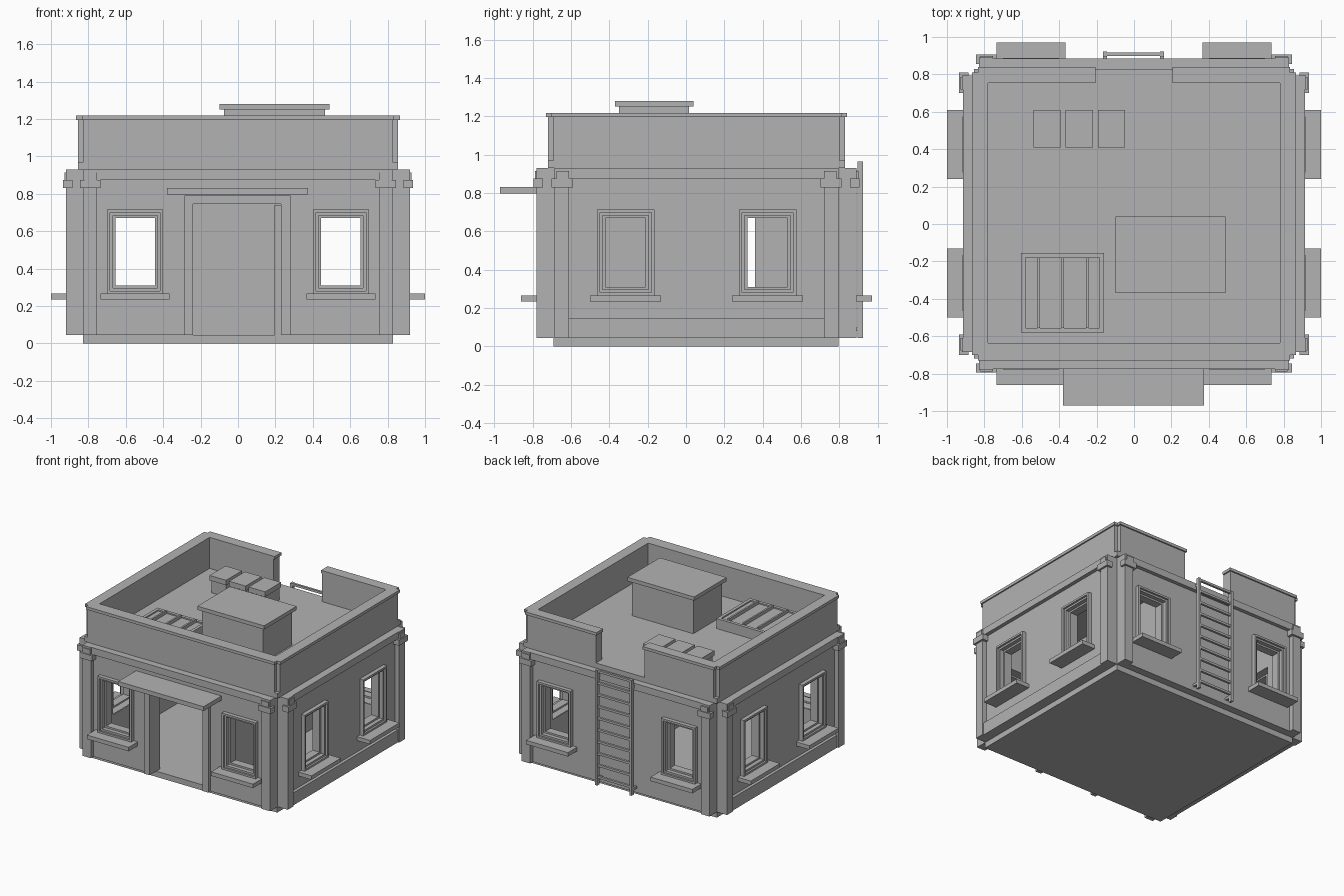
import bpy, bmesh
from math import pi
from mathutils import Matrix, Vector

cube = bpy.data.objects.get("Cube")
if cube:
    bpy.data.objects.remove(cube)

grey = bpy.data.materials.new("plain_grey")
grey.use_nodes = True
COLOUR = (0.45, 0.45, 0.45, 1)
grey.diffuse_color = COLOUR
grey.node_tree.nodes["Principled BSDF"].inputs["Base Color"].default_value = COLOUR

CY = 0.055          # centre of the building along y
FLOOR, EAVES, ROOF = 0.045, 0.93, 0.97


def build(name, boxes, angle=0):
    """One object from boxes (x0, x1, out0, out1, z0, z1); out points to the front, then is turned."""
    bm = bmesh.new()
    turn = Matrix.Translation((0, CY, 0)) @ Matrix.Rotation(angle, 4, 'Z')
    for x0, x1, o0, o1, z0, z1 in boxes:
        centre = Vector(((x0 + x1) / 2, -(o0 + o1) / 2, (z0 + z1) / 2))
        size = Matrix.Diagonal((abs(x1 - x0), abs(o1 - o0), z1 - z0, 1))
        bmesh.ops.create_cube(bm, size=1, matrix=turn @ Matrix.Translation(centre) @ size)
    mesh = bpy.data.meshes.new(name)
    bm.to_mesh(mesh)
    bm.free()
    mesh.materials.append(grey)
    obj = bpy.data.objects.new(name, mesh)
    bpy.context.collection.objects.link(obj)
    return obj


def world(x0, x1, y0, y1, z0, z1):
    return (x0, x1, CY - y0, CY - y1, z0, z1)


def ring(c, half, z0, z1, t, o0, o1):
    """Upright rectangular frame."""
    return [(c - half, c - half + t, o0, o1, z0, z1), (c + half - t, c + half, o0, o1, z0, z1),
            (c - half + t, c + half - t, o0, o1, z0, z0 + t),
            (c - half + t, c + half - t, o0, o1, z1 - t, z1)]


def pierced(half, openings, o0, o1):
    """Wall panel with rectangular openings (x0, x1, z0, z1), left to right."""
    out, x = [], -half
    for a, b, z0, z1 in openings:
        out.append((x, a, o0, o1, FLOOR, EAVES))
        if z0 > FLOOR:
            out.append((a, b, o0, o1, FLOOR, z0))
        out.append((a, b, o0, o1, z1, EAVES))
        x = b
    return out + [(x, half, o0, o1, FLOOR, EAVES)]


# Four sides: name, turn, outer distance, half width, window offset
SIDES = [("front", 0, 0.835, 0.83, 0.55), ("left", pi / 2, 0.92, 0.74, 0.37),
         ("back", pi, 0.835, 0.83, 0.55), ("right", -pi / 2, 0.92, 0.74, 0.37)]

for side, angle, d, half, wx in SIDES:
    face = d - 0.035
    holes = [(c - 0.15, c + 0.15, 0.265, 0.715) for c in (-wx, wx)]
    if side == "front":
        holes.insert(1, (-0.24, 0.23, FLOOR, 0.745))
    build(side + "_wall", pierced(half, holes, d - 0.14, face), angle)

    # Corner pilasters, capitals, and bands between them
    pil, cap = [], []
    for s in (-1, 1):
        a, b = s * (half - 0.075), s * half
        pil.append((a, b, face - 0.02, d, FLOOR, EAVES))
        cap.append((a - s * 0.02, b + s * 0.015, face, d + 0.015, 0.83, 0.875))
        cap.append((a, b - s * 0.01, face, d + 0.008, 0.875, 0.915))
    build(side + "_pilasters", pil, angle)
    build(side + "_capitals", cap, angle)
    bands = [(-half, half, face - 0.02, d - 0.005, 0.875, EAVES)]
    if side in ("left", "right"):
        bands.append((-half, half, face - 0.02, d - 0.01, FLOOR, 0.145))
    build(side + "_bands", bands, angle)

    # Stepped window frames and sills
    frames, sills = [], []
    for c in (-wx, wx):
        frames += ring(c, 0.15, 0.265, 0.715, 0.016, face - 0.03, d - 0.003)
        frames += ring(c, 0.134, 0.281, 0.699, 0.015, face - 0.05, d - 0.018)
        frames += ring(c, 0.119, 0.296, 0.684, 0.014, face - 0.08, face - 0.015)
        sills.append((c - 0.185, c + 0.185, face - 0.1, d + 0.08, 0.235, 0.267))
    build(side + "_window_frames", frames, angle)
    build(side + "_window_sills", sills, angle)

# Floor, ceiling and inner partition with a passage
build("floor_slab", [world(-0.83, 0.83, -0.69, 0.795, 0, FLOOR)])
build("roof_slab", [world(-0.855, 0.855, -0.72, 0.83, EAVES, ROOF)])
build("inner_partition", [world(0.235, 0.27, -0.64, -0.15, FLOOR, EAVES),
                          world(0.235, 0.27, 0.36, 0.77, FLOOR, EAVES)])

# Doorway surround, open door leaf and canopy
build("door_frame", [(-0.285, -0.24, 0.7, 0.83, FLOOR, 0.79), (0.23, 0.28, 0.7, 0.83, FLOOR, 0.79),
                     (-0.24, 0.23, 0.7, 0.83, 0.745, 0.79)])
build("door_leaf", [(0.195, 0.23, 0.33, 0.75, FLOOR, 0.74)])
build("door_canopy", [(-0.38, 0.375, 0.78, 1.025, 0.797, 0.832)])


# Parapet with stepped corners and a gap at the back for the ladder
def parapet(grow, z0, z1):
    t = 0.775 + grow
    out = []
    for s in (-1, 1):
        out.append((s * 0.78, s * (0.855 + grow), -0.745 - grow, 0.745 + grow, z0, z1))
        out.append((s * (0.215 - grow), s * (0.825 + grow), -t, -0.7, z0, z1))
    out.append((-0.825 - grow, 0.825 + grow, 0.69, t, z0, z1))
    return out


build("parapet", parapet(0, ROOF, 1.195))
build("parapet_coping", parapet(0.01, 1.195, 1.218))

# Roof access hut
build("roof_hut", [world(-0.075, 0.465, -0.35, 0.015, ROOF, 1.25)])
build("roof_hut_cap", [world(-0.1, 0.49, -0.37, 0.04, 1.25, 1.28)])

# Skylight: curb, pane and bars
SKY_Y = (-0.555, -0.18)
build("skylight_curb", [world(-0.605, -0.58, -0.58, -0.155, ROOF, 1.05),
                        world(-0.185, -0.16, -0.58, -0.155, ROOF, 1.05),
                        world(-0.58, -0.185, -0.58, SKY_Y[0], ROOF, 1.05),
                        world(-0.58, -0.185, SKY_Y[1], -0.155, ROOF, 1.05)])
build("skylight_pane", [world(-0.58, -0.185, *SKY_Y, ROOF, 1.04)])
build("skylight_bars", [world(x - 0.007, x + 0.007, *SKY_Y, 1.03, 1.065)
                        for x in (-0.51, -0.38, -0.25)])

# Row of three roof vents
vents, lids = [], []
for x in (-0.465, -0.2925, -0.12):
    vents.append(world(x - 0.065, x + 0.065, 0.42, 0.6, ROOF, 1.07))
    lids.append(world(x - 0.073, x + 0.073, 0.41, 0.61, 1.07, 1.11))
build("roof_vents", vents)
build("roof_vent_lids", lids)

# Ladder on the back wall
rails = [world(x - 0.01, x + 0.01, 0.893, 0.922, FLOOR, 0.965) for x in (-0.155, 0.15)]
rungs = [world(-0.155, 0.15, 0.898, 0.916, 0.1 + i * 0.094, 0.118 + i * 0.094) for i in range(10)]
brackets = [world(x - 0.01, x + 0.01, 0.84, 0.9, z, z + 0.018)
            for x in (-0.155, 0.15) for z in (0.08, 0.9)]
build("ladder_rails", rails)
build("ladder_rungs", rungs)
build("ladder_brackets", brackets)
